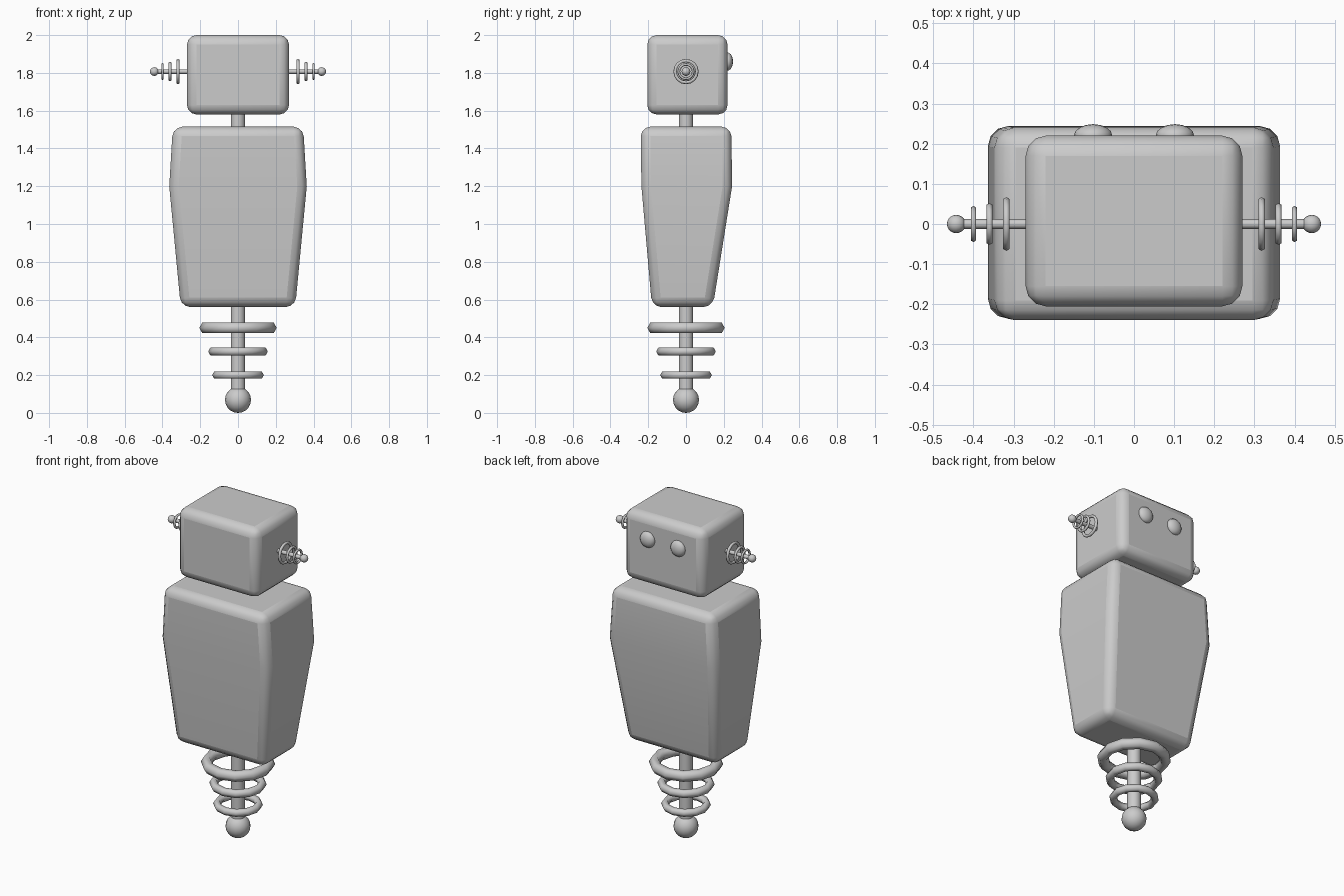
import bpy, bmesh, math
from mathutils import Matrix, Vector

if "Cube" in bpy.data.objects:
    bpy.data.objects.remove(bpy.data.objects["Cube"])

grey = bpy.data.materials.new("light_grey")
grey.diffuse_color = (0.6, 0.6, 0.6, 1)
grey.use_nodes = True
grey.node_tree.nodes["Principled BSDF"].inputs["Base Color"].default_value = grey.diffuse_color


def finish(name, bm, bevel=0.0, matrix=None, smooth=60):
    if matrix is not None:
        bm.transform(matrix)
    bmesh.ops.recalc_face_normals(bm, faces=bm.faces)
    me = bpy.data.meshes.new(name)
    bm.to_mesh(me)
    bm.free()
    me.materials.append(grey)
    ob = bpy.data.objects.new(name, me)
    bpy.context.collection.objects.link(ob)
    if bevel:
        mod = ob.modifiers.new("rounded_edges", 'BEVEL')
        mod.width, mod.segments = bevel, 3
        mod.limit_method, mod.angle_limit = 'ANGLE', math.radians(40)
    bpy.ops.object.select_all(action='DESELECT')
    ob.select_set(True)
    bpy.context.view_layer.objects.active = ob
    bpy.ops.object.shade_smooth_by_angle(angle=math.radians(smooth))
    return ob


def block(name, levels, bevel):
    """Rounded box lofted through levels of (z, half width, y min, y max)."""
    bm = bmesh.new()
    rings = [[bm.verts.new(p) for p in ((-w, a, z), (w, a, z), (w, b, z), (-w, b, z))]
             for z, w, a, b in levels]
    for lo, hi in zip(rings, rings[1:]):
        for i in range(4):
            j = (i + 1) % 4
            bm.faces.new((lo[i], lo[j], hi[j], hi[i]))
    bm.faces.new(rings[0])
    bm.faces.new(rings[-1])
    return finish(name, bm, bevel)


def rod(name, r, z0, z1, matrix=None):
    bm = bmesh.new()
    bmesh.ops.create_cone(bm, cap_ends=True, segments=16, radius1=r, radius2=r, depth=z1 - z0,
                          matrix=Matrix.Translation((0, 0, (z0 + z1) / 2)))
    return finish(name, bm, matrix=matrix)


def ball(name, r, loc, scale=(1, 1, 1), matrix=None):
    bm = bmesh.new()
    bmesh.ops.create_uvsphere(bm, u_segments=16, v_segments=10, radius=r,
                              matrix=Matrix.Translation(loc) @ Matrix.Diagonal((*scale, 1)))
    return finish(name, bm, matrix=matrix)


def ring(name, outer, tube, z, matrix=None, major=12, minor=6):
    bm = bmesh.new()
    grid = []
    for i in range(major):
        t = 2 * math.pi * i / major
        row = []
        for k in range(minor):
            p = 2 * math.pi * k / minor
            rad = outer - tube + tube * math.cos(p)
            row.append(bm.verts.new((rad * math.cos(t), rad * math.sin(t), z + tube * math.sin(p))))
        grid.append(row)
    for i in range(major):
        a, b = grid[i], grid[(i + 1) % major]
        for k in range(minor):
            n = (k + 1) % minor
            bm.faces.new((a[k], b[k], b[n], a[n]))
    return finish(name, bm, smooth=75)


def ear_ring(name, outer, tube, z, matrix):
    ob = ring(name, outer, tube, z, major=16)
    ob.data.transform(matrix)
    return ob


# head, neck and tapered body
block("head", [(1.58, 0.27, -0.205, 0.22), (2.0, 0.27, -0.205, 0.22)], 0.05)
rod("neck", 0.038, 1.49, 1.61)
block("body", [(0.56, 0.303, -0.18, 0.142), (1.2, 0.364, -0.236, 0.244),
               (1.515, 0.345, -0.24, 0.24)], 0.05)

# lower pole with floating rings and a foot ball
rod("lower_pole", 0.038, 0.1, 0.6)
for n, (outer, tube, z) in enumerate([(0.205, 0.032, 0.45), (0.158, 0.024, 0.325), (0.137, 0.022, 0.2)]):
    ring(f"pole_ring_{n + 1}", outer, tube, z)
ball("foot_ball", 0.069, (0, 0, 0.069))

# eyes on the +y face, and an antenna on each side of the head
for side, s in (("left", -1), ("right", 1)):
    ball(f"{side}_eye", 0.048, (s * 0.102, 0.22, 1.86), (1, 0.6, 1))
    m = Matrix.Translation((0, 0, 1.807)) @ Matrix.Rotation(s * math.pi / 2, 4, 'Y')
    rod(f"{side}_antenna_rod", 0.012, 0.25, 0.44, m)
    for n, (outer, z, tube) in enumerate([(0.067, 0.318, 0.009), (0.052, 0.36, 0.008), (0.045, 0.4, 0.007)]):
        ear_ring(f"{side}_antenna_ring_{n + 1}", outer, tube, z, m)
    ball(f"{side}_antenna_tip", 0.023, (0, 0, 0.443), matrix=m)
